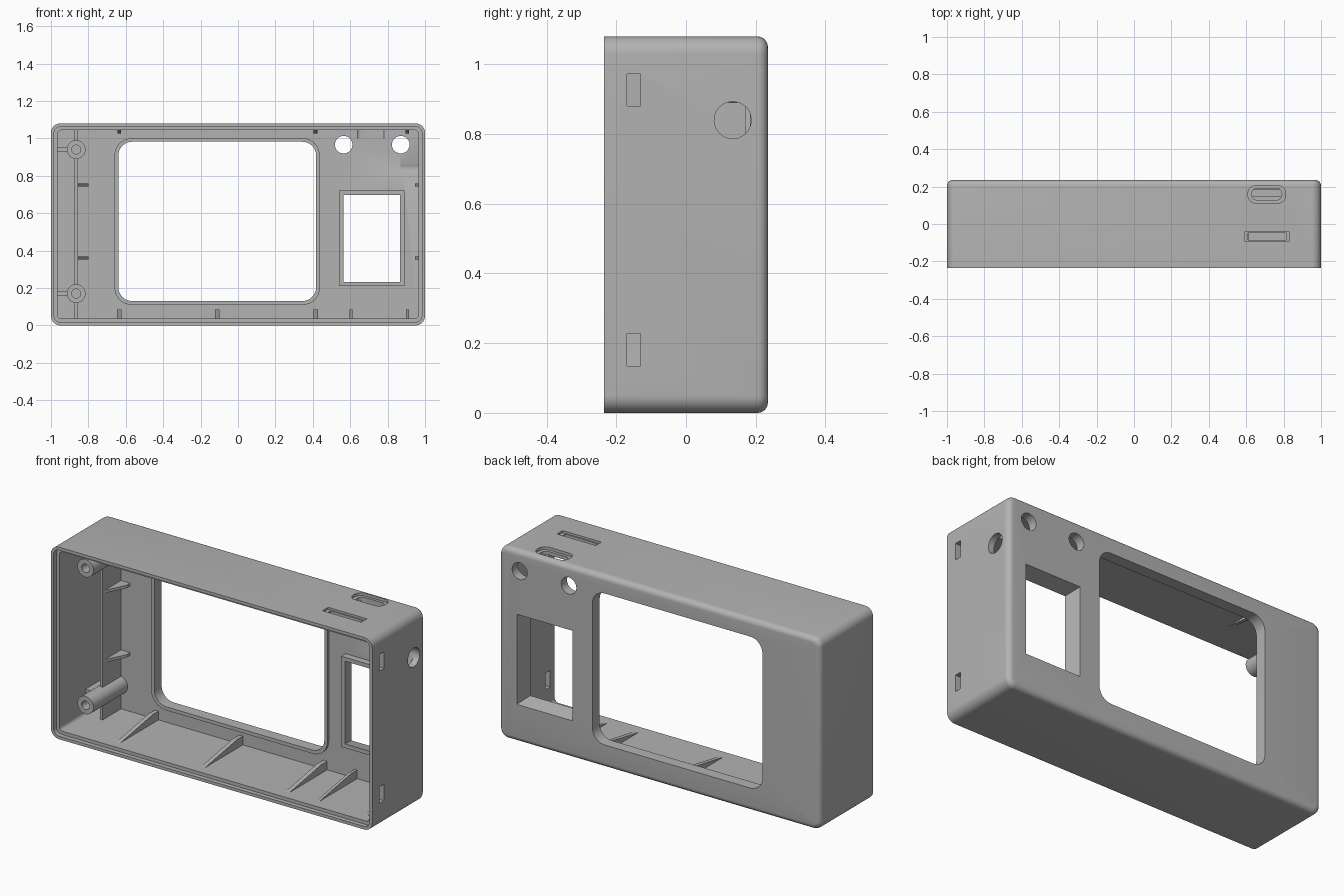
import bpy, bmesh, math
from mathutils import Vector

if "Cube" in bpy.data.objects:
    bpy.data.objects.remove(bpy.data.objects["Cube"])

grey = bpy.data.materials.new("plain grey")
grey.use_nodes = True
grey.diffuse_color = (0.45, 0.45, 0.45, 1)
grey.node_tree.nodes["Principled BSDF"].inputs["Base Color"].default_value = (0.45, 0.45, 0.45, 1)

H = 1.08            # height
FRONT, BACK = -0.235, 0.235
PLATE = 0.183       # inner surface of the face plate
WALL = 0.036


def rounded(u0, u1, v0, v1, r=0.0, n=8):
    """Rounded rectangle outline in two dimensions."""
    if r == 0:
        return [(u0, v0), (u1, v0), (u1, v1), (u0, v1)]
    pts = []
    for i, (cu, cv) in enumerate([(u1 - r, v1 - r), (u0 + r, v1 - r), (u0 + r, v0 + r), (u1 - r, v0 + r)]):
        for k in range(n + 1):
            a = math.pi / 2 * (i + k / n)
            pts.append((cu + r * math.cos(a), cv + r * math.sin(a)))
    return pts


def circle(u, v, r, n=40):
    return [(u + r * math.cos(2 * math.pi * k / n), v + r * math.sin(2 * math.pi * k / n)) for k in range(n)]


def place(p, axis, t):
    u, v = p
    return {"x": (t, u, v), "y": (u, t, v), "z": (u, v, t)}[axis]


def prism(name, outline, axis, t0, t1, outline2=None, fillet=0.0):
    """Solid between two outlines along an axis; fillet rounds the far rim."""
    bm = bmesh.new()
    a = [bm.verts.new(place(p, axis, t0)) for p in outline]
    b = [bm.verts.new(place(p, axis, t1)) for p in (outline2 or outline)]
    bm.faces.new(a)
    bm.faces.new(b)
    n = len(a)
    for i in range(n):
        bm.faces.new((a[i], a[(i + 1) % n], b[(i + 1) % n], b[i]))
    bmesh.ops.recalc_face_normals(bm, faces=bm.faces)
    if fillet:
        rim = [e for e in bm.edges if all(v in b for v in e.verts)]
        bmesh.ops.bevel(bm, geom=rim, offset=fillet, segments=6, profile=0.5, affect='EDGES')
    mesh = bpy.data.meshes.new(name)
    bm.to_mesh(mesh)
    bm.free()
    mesh.materials.append(grey)
    obj = bpy.data.objects.new(name, mesh)
    bpy.context.collection.objects.link(obj)
    return obj


def activate(obj):
    bpy.ops.object.select_all(action='DESELECT')
    obj.select_set(True)
    bpy.context.view_layer.objects.active = obj


def combine(obj, tool, operation='DIFFERENCE'):
    activate(obj)
    mod = obj.modifiers.new(operation.title(), 'BOOLEAN')
    mod.operation, mod.solver, mod.object = operation, 'EXACT', tool
    bpy.ops.object.modifier_apply(modifier=mod.name)
    bpy.data.objects.remove(tool)


def smooth(obj):
    activate(obj)
    bpy.ops.object.shade_smooth_by_angle(angle=math.radians(30))


# Shell: rounded box, hollow, open at the front with a stepped lip
shell = prism("enclosure_shell", rounded(-1, 1, 0, H, 0.05), "y", FRONT, BACK, fillet=0.03)


def inset(d, r):
    return rounded(-1 + d, 1 - d, d, H - d, r)


combine(shell, prism("cavity", inset(WALL, 0.02), "y", -0.4, PLATE))
combine(shell, prism("lip_step", inset(0.017, 0.035), "y", -0.4, FRONT + 0.025))

# Raised rims inside around the two windows
combine(shell, prism("screen_rim", rounded(-0.66, 0.437, 0.11, 1.0, 0.09), "y", 0.17, 0.2), 'UNION')
combine(shell, prism("small_window_collar", rounded(0.54, 0.89, 0.21, 0.72), "y", 0.145, 0.2), 'UNION')

# Window openings, the smaller one tapering inwards
combine(shell, prism("screen_cut", rounded(-0.64, 0.418, 0.13, 0.982, 0.075), "y", 0.1, 0.3))
combine(shell, prism("small_window_cut", rounded(0.564, 0.866, 0.234, 0.697), "y", 0.14, 0.24,
                     rounded(0.541, 0.889, 0.211, 0.72)))

# Round holes in the face plate
for x in (0.565, 0.87):
    combine(shell, prism("button_hole", circle(x, 0.966, 0.047), "y", 0.1, 0.3))

# Side hole and two latch slots in the left wall
combine(shell, prism("side_hole", circle(0.134, 0.84, 0.053), "x", 0.87, 1.1))
for z in (0.135, 0.88):
    combine(shell, prism("latch_slot", rounded(-0.17, -0.13, z, z + 0.093), "x", 0.9, 1.1))

# Port openings in the top wall, each with a shallow outer recess
combine(shell, prism("port_recess", rounded(0.61, 0.81, 0.112, 0.205, 0.04), "z", H - 0.016, 1.2))
combine(shell, prism("port_slot", rounded(0.63, 0.79, 0.128, 0.19, 0.028), "z", 1.0, 1.2))
combine(shell, prism("card_recess", rounded(0.59, 0.832, -0.092, -0.042), "z", H - 0.012, 1.2))
combine(shell, prism("card_slot", rounded(0.61, 0.812, -0.085, -0.049), "z", 1.0, 1.2))
smooth(shell)


def wedge(y0, y1, base, tip):
    """Gusset side profile: ramps from the wall up to its tip at the plate."""
    return [(y0, base), (y1, tip), (PLATE + 0.01, tip), (PLATE + 0.01, base)]


# Gussets along the floor and the ceiling
for x in (-0.635, -0.11, 0.415, 0.605, 0.905):
    w = 0.012 if x < 0.6 else 0.008
    prism("floor_gusset", wedge(-0.17, 0.13, WALL - 0.003, 0.085), "x", x - w, x + w)
for x in (-0.635, 0.415, 0.905):
    prism("ceiling_gusset", wedge(-0.05, 0.13, H - WALL + 0.003, 1.026), "x", x - 0.01, x + 0.01)

# Inner partition near the right wall
prism("partition", rounded(-0.874, -0.856, 0.03, H - 0.03), "y", 0.02, PLATE + 0.01)

# Gussets on the partition and on the left wall
for z in (0.36, 0.75):
    for name, base, tip in (("partition_gusset", -0.86, -0.80), ("left_wall_gusset", 0.97, 0.947)):
        profile = [(u, y) for y, u in wedge(0.03, 0.15, base, tip)]
        prism(name, profile, "z", z - 0.008, z + 0.008)

# Screw posts with pilot holes, tied to the right wall by webs
for z in (0.17, 0.94):
    post = prism("screw_post", circle(-0.865, z, 0.05), "y", -0.12, PLATE + 0.01)
    combine(post, prism("pilot_hole", circle(-0.865, z, 0.024, 24), "y", -0.2, 0.01))
    smooth(post)
    prism("post_web", rounded(-0.97, -0.91, z - 0.01, z + 0.01), "y", 0.02, PLATE + 0.01)
